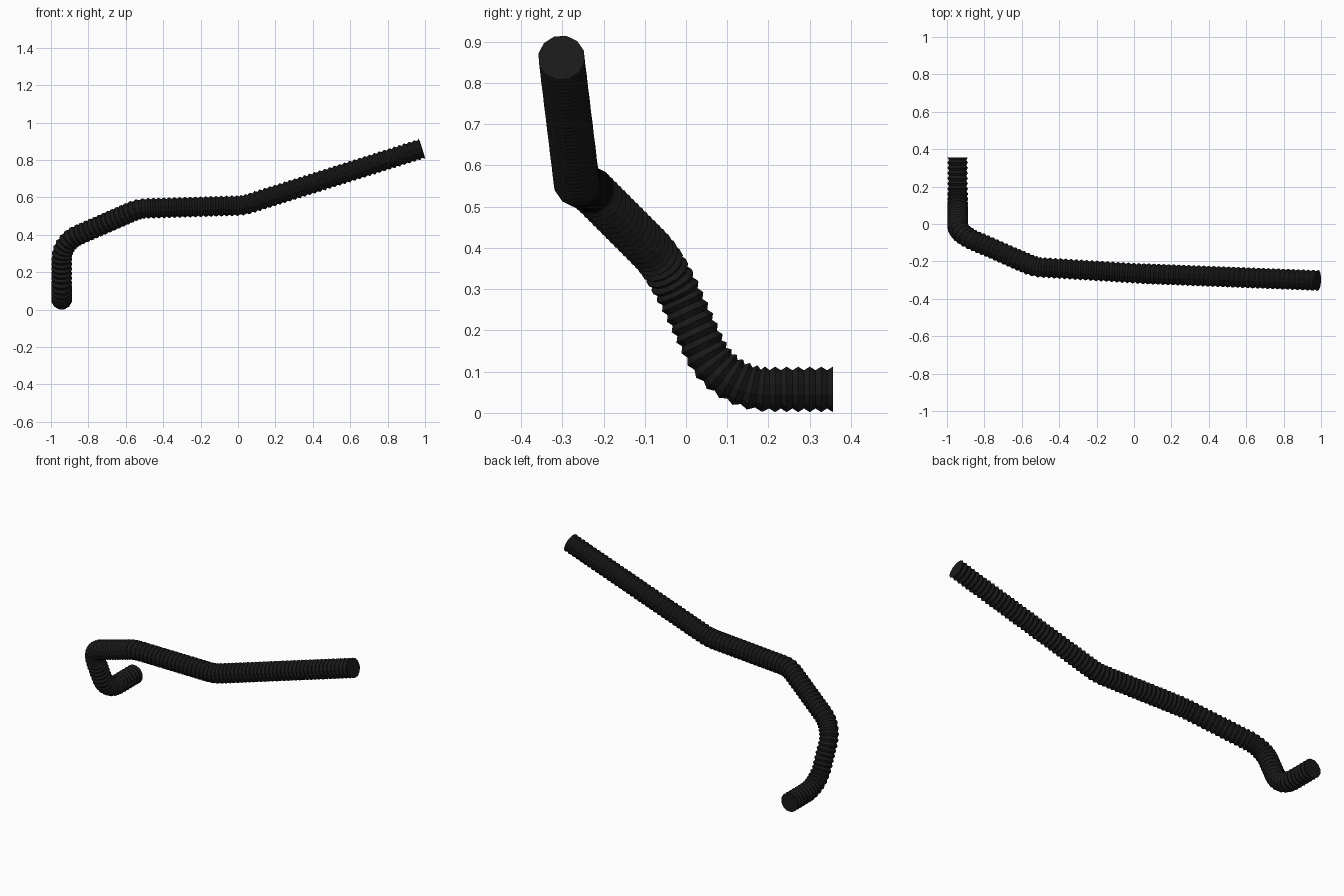
import bpy, bmesh, math
from mathutils import Vector

if "Cube" in bpy.data.objects:
    bpy.data.objects.remove(bpy.data.objects["Cube"])

SIDES = 12
R_RIDGE, R_GROOVE, PITCH = 0.057, 0.048, 0.028

# Centre line corners: (point, length trimmed off each side for the bend)
corners = [
    (Vector((-0.943, 0.356, 0.057)), 0),
    (Vector((-0.943, 0.090, 0.057)), 0.11),
    (Vector((-0.943, -0.050, 0.360)), 0.10),
    (Vector((-0.530, -0.230, 0.540)), 0.04),
    (Vector((0.030, -0.265, 0.557)), 0.04),
    (Vector((0.983, -0.302, 0.861)), 0),
]

# Round each corner with a circular-like arc
path = [corners[0][0]]
for i in range(1, len(corners) - 1):
    p, t = corners[i]
    a = p + (corners[i - 1][0] - p).normalized() * t
    b = p + (corners[i + 1][0] - p).normalized() * t
    w = math.cos((p - a).angle(b - p) / 2)
    for k in range(17):
        s = k / 16
        c0, c1, c2 = (1 - s) ** 2, 2 * s * (1 - s) * w, s * s
        path.append((a * c0 + p * c1 + b * c2) / (c0 + c1 + c2))
path.append(corners[-1][0])

# Resample evenly, two rings per corrugation
lengths = [0.0]
for a, b in zip(path, path[1:]):
    lengths.append(lengths[-1] + (b - a).length)
count = 2 * round(lengths[-1] / PITCH)


def point_at(d):
    for i in range(len(path) - 1):
        if d <= lengths[i + 1]:
            return path[i].lerp(path[i + 1], (d - lengths[i]) / (lengths[i + 1] - lengths[i]))
    return path[-1].copy()


pts = [point_at(lengths[-1] * i / count) for i in range(count + 1)]

# Corrugated hose swept along the path
bm = bmesh.new()
rings = []
up = Vector((0, 0, 1))
old = None
for i, p in enumerate(pts):
    tan = (pts[min(i + 1, count)] - pts[max(i - 1, 0)]).normalized()
    if old is not None:
        up = old.rotation_difference(tan) @ up
    old = tan
    side = tan.cross(up).normalized()
    r = R_GROOVE if i % 2 else R_RIDGE
    ring = []
    for k in range(SIDES):
        ang = 2 * math.pi * (k + 0.5) / SIDES
        ring.append(bm.verts.new(p + (side * math.cos(ang) + up * math.sin(ang)) * r))
    rings.append(ring)
for a, b in zip(rings, rings[1:]):
    for k in range(SIDES):
        n = (k + 1) % SIDES
        bm.faces.new((a[k], a[n], b[n], b[k]))
# End caps
bm.faces.new(rings[0])
bm.faces.new(rings[-1])
bmesh.ops.recalc_face_normals(bm, faces=bm.faces)

mesh = bpy.data.meshes.new("corrugated_hose")
bm.to_mesh(mesh)
bm.free()
hose = bpy.data.objects.new("corrugated_hose", mesh)
bpy.context.collection.objects.link(hose)

mat = bpy.data.materials.new("black_rubber")
mat.diffuse_color = (0.01, 0.01, 0.01, 1)
mat.use_nodes = True
mat.node_tree.nodes["Principled BSDF"].inputs["Base Color"].default_value = mat.diffuse_color
mesh.materials.append(mat)
